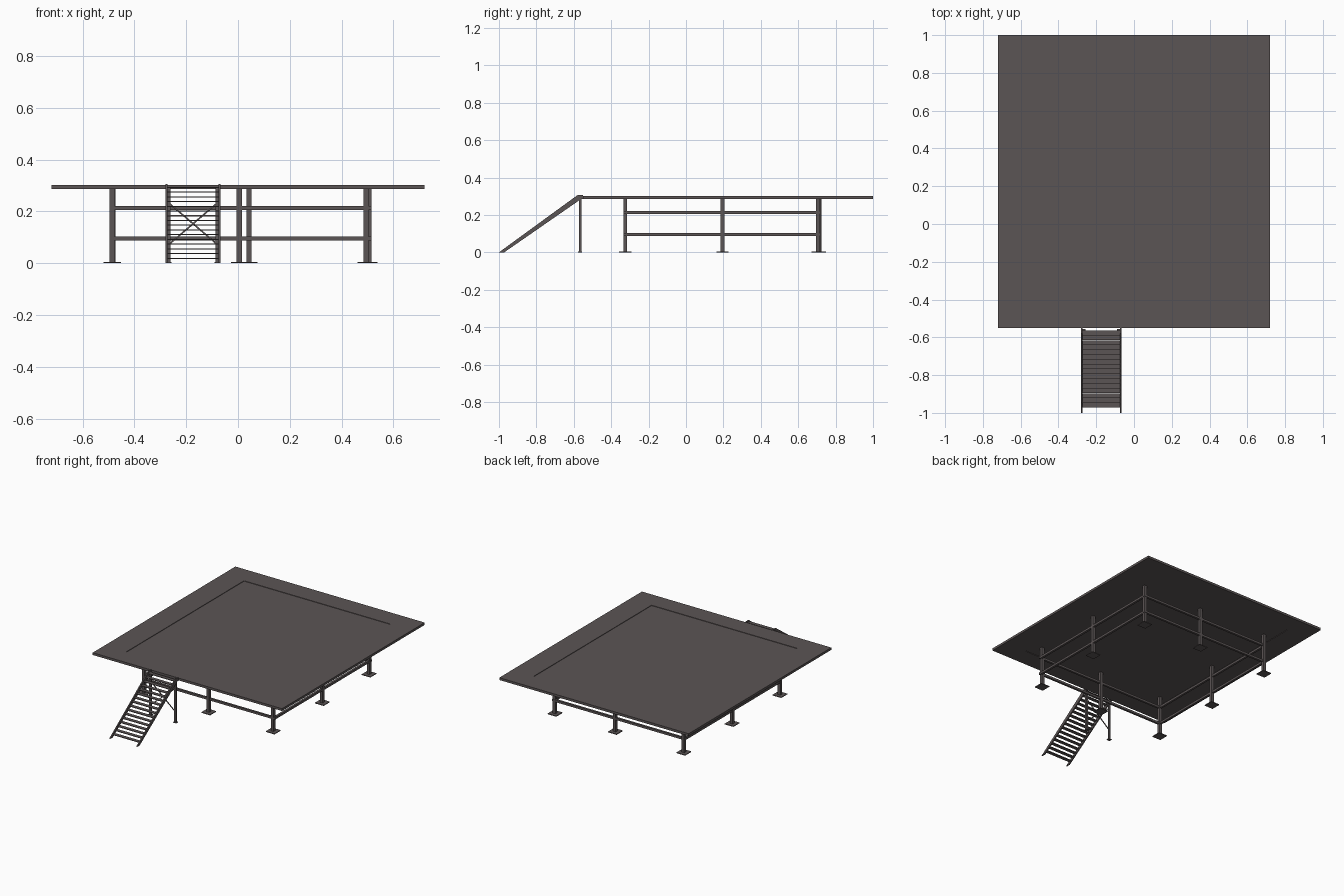
import bpy, bmesh, math
from mathutils import Vector

if "Cube" in bpy.data.objects:
    bpy.data.objects.remove(bpy.data.objects["Cube"])

steel = bpy.data.materials.new("dark_warm_grey")
steel.diffuse_color = (0.105, 0.09, 0.09, 1)
steel.use_nodes = True
steel.node_tree.nodes["Principled BSDF"].inputs["Base Color"].default_value = steel.diffuse_color


def finish(name, bm):
    bmesh.ops.recalc_face_normals(bm, faces=bm.faces)
    me = bpy.data.meshes.new(name)
    bm.to_mesh(me)
    bm.free()
    me.materials.append(steel)
    ob = bpy.data.objects.new(name, me)
    bpy.context.collection.objects.link(ob)
    return ob


def box(name, x0, x1, y0, y1, z0, z1):
    bm = bmesh.new()
    bmesh.ops.create_cube(bm, size=1)
    for v in bm.verts:
        v.co = ((x0 + x1) / 2 + v.co.x * (x1 - x0),
                (y0 + y1) / 2 + v.co.y * (y1 - y0),
                (z0 + z1) / 2 + v.co.z * (z1 - z0))
    return finish(name, bm)


def side_profile(name, pts, x0, x1):
    # extrude a (y, z) outline along x
    bm = bmesh.new()
    f = bm.faces.new([bm.verts.new((x0, y, z)) for y, z in pts])
    g = bmesh.ops.extrude_face_region(bm, geom=[f])["geom"]
    bmesh.ops.translate(bm, vec=(x1 - x0, 0, 0),
                        verts=[e for e in g if isinstance(e, bmesh.types.BMVert)])
    return finish(name, bm)


# Deck: one slab with a shallow inset panel above and below
deck = box("deck", -0.72, 0.72, -0.55, 1.0, 0.286, 0.302)
bm = bmesh.new()
bm.from_mesh(deck.data)
bm.normal_update()
for f in [f for f in bm.faces if abs(f.normal.z) > 0.9]:
    up = f.normal.z
    bmesh.ops.inset_region(bm, faces=[f], thickness=0.15)
    for v in f.verts:
        v.co.x = math.copysign(0.556, v.co.x)
        v.co.y = 0.86 if v.co.y > 0 else -0.42
    bmesh.ops.inset_region(bm, faces=[f], thickness=0.0005, depth=-0.003)
bm.to_mesh(deck.data)
bm.free()

# Columns with base plates around the perimeter
columns = [(-0.487, -0.325), (0.005, -0.325), (0.495, -0.325),
           (-0.487, 0.195), (0.505, 0.195),
           (-0.484, 0.715), (0.042, 0.708), (0.503, 0.705)]
h = 0.01
for i, (x, y) in enumerate(columns):
    box(f"column_{i}", x - h, x + h, y - h, y + h, 0, 0.288)
    p = 0.033
    box(f"base_plate_{i}", x - p, x + p, y - p, y + p, 0, 0.005)

# Two levels of perimeter beams on all four sides
for k, z in enumerate((0.095, 0.213)):
    z0, z1 = z - 0.0075, z + 0.0075
    box(f"front_beam_{k}", -0.495, 0.515, -0.333, -0.319, z0, z1)
    box(f"back_beam_{k}", -0.495, 0.515, 0.703, 0.718, z0, z1)
    box(f"left_beam_{k}", -0.495, -0.481, -0.333, 0.718, z0, z1)
    box(f"right_beam_{k}", 0.498, 0.513, -0.333, 0.718, z0, z1)

# Stair stringers and support posts, one pair each side
outline = [(-1.0, 0), (-0.972, 0), (-0.562, 0.284), (-0.55, 0.284),
           (-0.55, 0.306), (-0.58, 0.306)]
xl, xr = -0.28, -0.067
side_profile("stringer_left", outline, xl, xl + 0.008)
side_profile("stringer_right", outline, xr - 0.008, xr)
for n, x in (("left", xl + 0.012), ("right", xr - 0.012)):
    box(f"stair_post_{n}", x - 0.007, x + 0.007, -0.572, -0.56, 0, 0.295)
    box(f"stair_foot_{n}", x - 0.012, x + 0.012, -0.577, -0.555, 0, 0.004)

# Stair treads
count = 16
for i in range(count):
    t = i / (count - 1)
    y = -0.96 + t * 0.383
    z = 0.019 + t * 0.274
    box(f"tread_{i}", xl + 0.006, xr - 0.006, y - 0.0125, y + 0.0125, z - 0.002, z + 0.002)

# Cross bracing between the stair posts
for n, za, zb in (("a", 0.07, 0.235), ("b", 0.235, 0.07)):
    a, b = Vector((xl + 0.01, -0.566, za)), Vector((xr - 0.01, -0.566, zb))
    d = b - a
    brace = box(f"stair_brace_{n}", -d.length / 2, d.length / 2, -0.002, 0.002, -0.003, 0.003)
    brace.location = (a + b) / 2
    brace.rotation_euler = (0, -math.atan2(d.z, d.x), 0)
